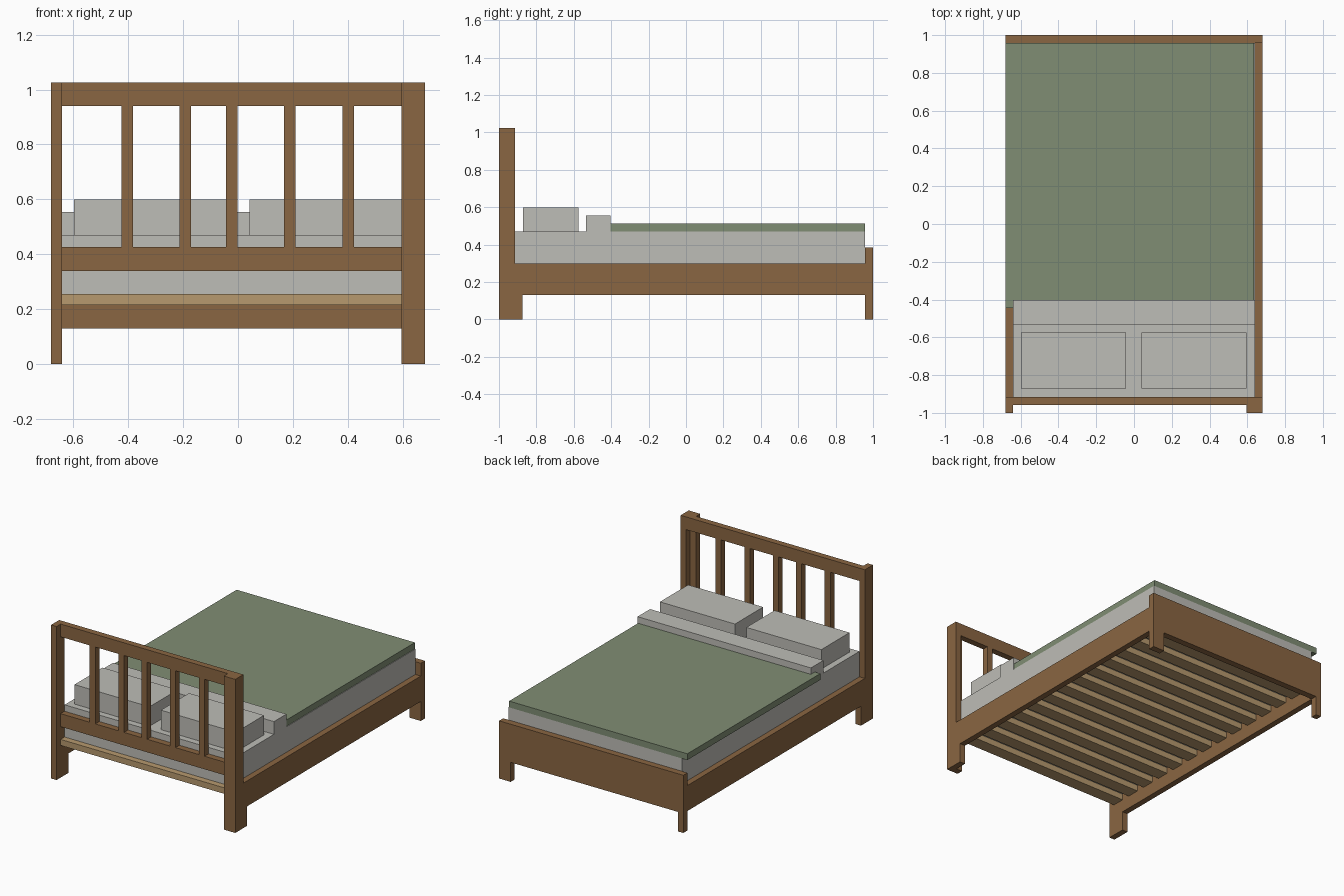
import bpy, bmesh

cube = bpy.data.objects.get("Cube")
if cube:
    bpy.data.objects.remove(cube, do_unlink=True)


def material(name, rgb):
    m = bpy.data.materials.new(name)
    m.use_nodes = True
    m.diffuse_color = (*rgb, 1)
    bsdf = next(n for n in m.node_tree.nodes if n.type == 'BSDF_PRINCIPLED')
    bsdf.inputs["Base Color"].default_value = (*rgb, 1)
    return m


WOOD = material("brown_wood", (0.255, 0.133, 0.054))
SLAT = material("pale_wood", (0.474, 0.319, 0.156))
LINEN = material("grey_linen", (0.515, 0.508, 0.473))
GREEN = material("green_fabric", (0.216, 0.270, 0.174))


def prism(name, points, depth, mat):
    """Extrude a flat outline of 3D points along the depth vector."""
    bm = bmesh.new()
    face = bm.faces.new([bm.verts.new(p) for p in points])
    grown = bmesh.ops.extrude_face_region(bm, geom=[face])
    verts = [g for g in grown["geom"] if isinstance(g, bmesh.types.BMVert)]
    bmesh.ops.translate(bm, verts=verts, vec=depth)
    bmesh.ops.recalc_face_normals(bm, faces=bm.faces)
    mesh = bpy.data.meshes.new(name)
    bm.to_mesh(mesh)
    bm.free()
    mesh.materials.append(mat)
    obj = bpy.data.objects.new(name, mesh)
    bpy.context.collection.objects.link(obj)
    return obj


def box(name, x, y, z, mat):
    outline = [(x[0], y[0], z[0]), (x[1], y[0], z[0]),
               (x[1], y[1], z[0]), (x[0], y[1], z[0])]
    return prism(name, outline, (0, 0, z[1] - z[0]), mat)


# Side panels: tall head post, rail and head leg in one board
side = [(-1, 0), (-0.875, 0), (-0.875, 0.13), (0.957, 0.13),
        (0.957, 0.30), (-0.915, 0.30), (-0.915, 1.025), (-1, 1.025)]
for name, x in (("right_side_panel", -0.68), ("left_side_panel", 0.64)):
    prism(name, [(x, y, z) for y, z in side], (0.04, 0, 0), WOOD)

# Foot panel with its two legs
foot = [(-0.68, 0), (-0.64, 0), (-0.64, 0.13), (0.595, 0.13),
        (0.595, 0), (0.68, 0), (0.68, 0.385), (-0.68, 0.385)]
prism("foot_panel", [(x, 0.957, z) for x, z in foot], (0, 0.043, 0), WOOD)

# Headboard: corner plate, two rails and five bars
HEAD_Y = (-0.957, -0.915)
box("head_corner_plate", (0.595, 0.64), (-1, -0.957), (0, 1.025), WOOD)
box("head_top_rail", (-0.64, 0.64), HEAD_Y, (0.94, 1.025), WOOD)
box("head_lower_rail", (-0.64, 0.64), HEAD_Y, (0.34, 0.427), WOOD)
for i, x in enumerate((-0.404, -0.192, -0.022, 0.188, 0.402)):
    box(f"head_bar_{i + 1}", (x - 0.021, x + 0.021), HEAD_Y, (0.427, 0.94), WOOD)

# Bed slats under the mattress
COUNT = 13
pitch = (0.91 + 0.957) / COUNT
for i in range(COUNT):
    y = -0.957 + i * pitch
    box(f"bed_slat_{i + 1}", (-0.64, 0.64), (y, y + 0.085), (0.215, 0.255), SLAT)

# Mattress, cover and folded sheet
box("mattress", (-0.64, 0.64), (-0.915, 0.957), (0.255, 0.47), LINEN)
box("bed_cover", (-0.68, 0.636), (-0.445, 0.957), (0.47, 0.512), GREEN)
box("folded_sheet", (-0.64, 0.64), (-0.535, -0.403), (0.47, 0.555), LINEN)

# Pillows
for name, x in (("right_pillow", (-0.597, -0.043)), ("left_pillow", (0.041, 0.595))):
    box(name, x, (-0.872, -0.575), (0.47, 0.60), LINEN)
